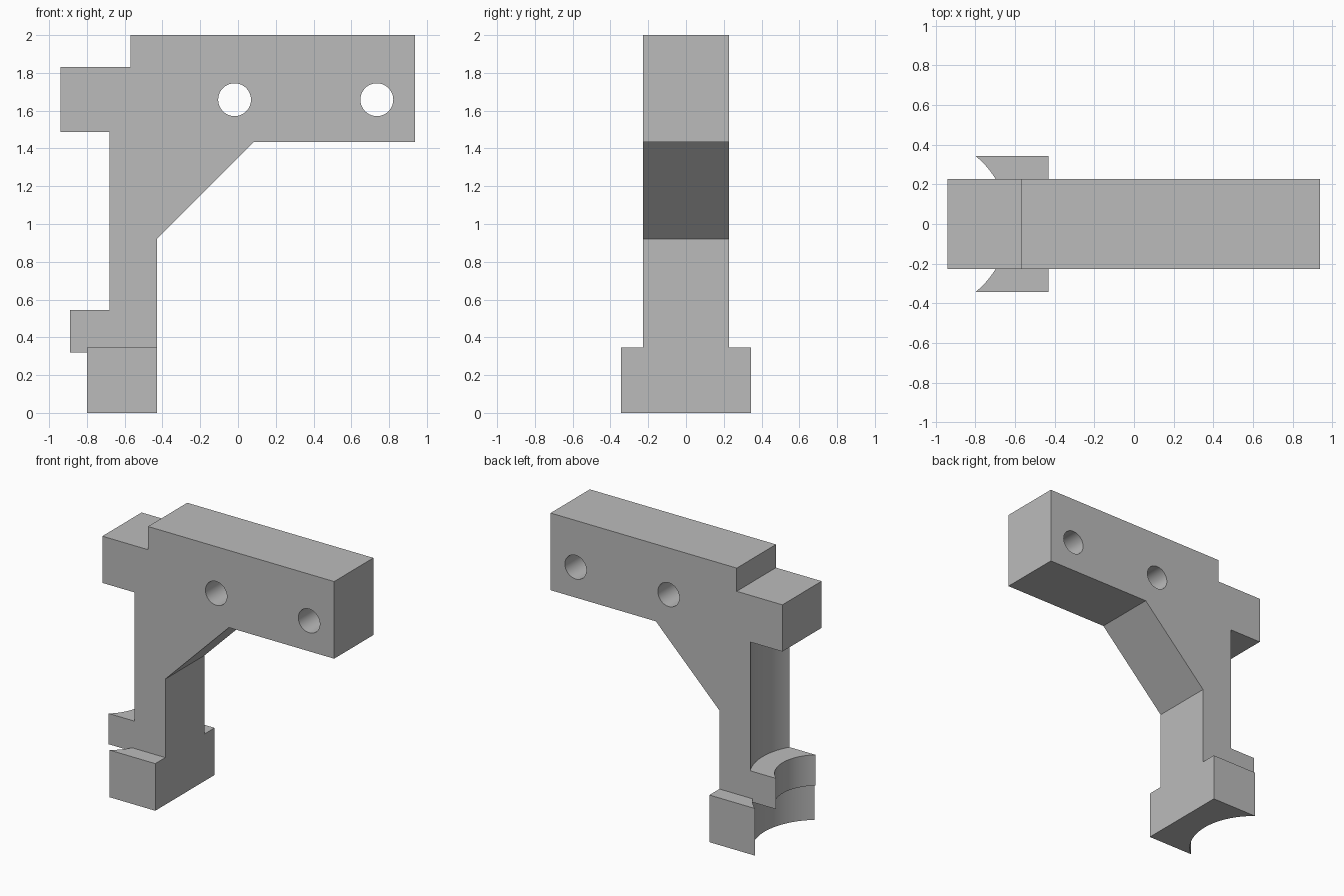
import bpy
import bmesh
import math
from mathutils import Vector

cube = bpy.data.objects.get("Cube")
if cube:
    bpy.data.objects.remove(cube, do_unlink=True)

# Single plain material
grey = bpy.data.materials.new("plain_grey")
grey.use_nodes = True
colour = (0.5, 0.5, 0.5, 1.0)
grey.diffuse_color = colour
grey.node_tree.nodes["Principled BSDF"].inputs["Base Color"].default_value = colour

AXIS_X = -1.075      # centre line of the clamped upright tube
HALF = 0.227         # half thickness of the bracket
FOOT_HALF = 0.343    # half width of the foot


def prism(name, points, offset):
    """Extrude a closed outline along the offset vector."""
    bm = bmesh.new()
    face = bm.faces.new([bm.verts.new(p) for p in points])
    moved = bmesh.ops.extrude_face_region(bm, geom=[face])["geom"]
    verts = [v for v in moved if isinstance(v, bmesh.types.BMVert)]
    bmesh.ops.translate(bm, verts=verts, vec=Vector(offset))
    bmesh.ops.recalc_face_normals(bm, faces=bm.faces)
    mesh = bpy.data.meshes.new(name)
    bm.to_mesh(mesh)
    bm.free()
    mesh.materials.append(grey)
    obj = bpy.data.objects.new(name, mesh)
    bpy.context.collection.objects.link(obj)
    return obj


def ring(radius, count):
    """Points of a circle as (u, v) pairs."""
    for i in range(count):
        a = 2 * math.pi * i / count
        yield radius * math.cos(a), radius * math.sin(a)


def tube_cutter(radius, low, high):
    points = [(AXIS_X + u, v, low) for u, v in ring(radius, 128)]
    return prism("tube_cutter", points, (0, 0, high - low))


def hole_cutter(x, z, radius):
    points = [(x + u, -0.5, z + v) for u, v in ring(radius, 48)]
    return prism("hole_cutter", points, (0, 1, 0))


def combine(target, tool, operation):
    """Apply a boolean and remove the helper."""
    tool.hide_render = True
    mod = target.modifiers.new("boolean", 'BOOLEAN')
    mod.operation = operation
    mod.solver = 'EXACT'
    mod.object = tool
    bpy.context.view_layer.objects.active = target
    bpy.ops.object.modifier_apply(modifier=mod.name)
    bpy.data.objects.remove(tool, do_unlink=True)


# Arm, diagonal brace and post as one side profile
profile = [(-0.94, 0.32), (-0.43, 0.32), (-0.43, 0.92), (0.085, 1.435),
           (0.938, 1.435), (0.938, 2), (-0.57, 2), (-0.57, 1.83), (-0.94, 1.83)]
bracket = prism("bracket", [(x, -HALF, z) for x, z in profile], (0, 2 * HALF, 0))

# Hollow front of the post, and the narrower collar below it
combine(bracket, tube_cutter(0.456, 0.545, 1.488), 'DIFFERENCE')
combine(bracket, tube_cutter(0.293, 0.2, 0.6), 'DIFFERENCE')

# Wide foot with its own hollow
outline = [(-0.9, -FOOT_HALF), (-0.43, -FOOT_HALF), (-0.43, FOOT_HALF), (-0.9, FOOT_HALF)]
foot = prism("foot", [(x, y, 0) for x, y in outline], (0, 0, 0.345))
combine(foot, tube_cutter(0.44, -0.1, 0.5), 'DIFFERENCE')
combine(bracket, foot, 'UNION')

# Two bolt holes through the arm
for x in (-0.018, 0.735):
    combine(bracket, hole_cutter(x, 1.658, 0.087), 'DIFFERENCE')

# Smooth curved walls, crisp edges
bpy.ops.object.select_all(action='DESELECT')
bracket.select_set(True)
bpy.context.view_layer.objects.active = bracket
bpy.ops.object.shade_smooth_by_angle(angle=math.radians(20))
